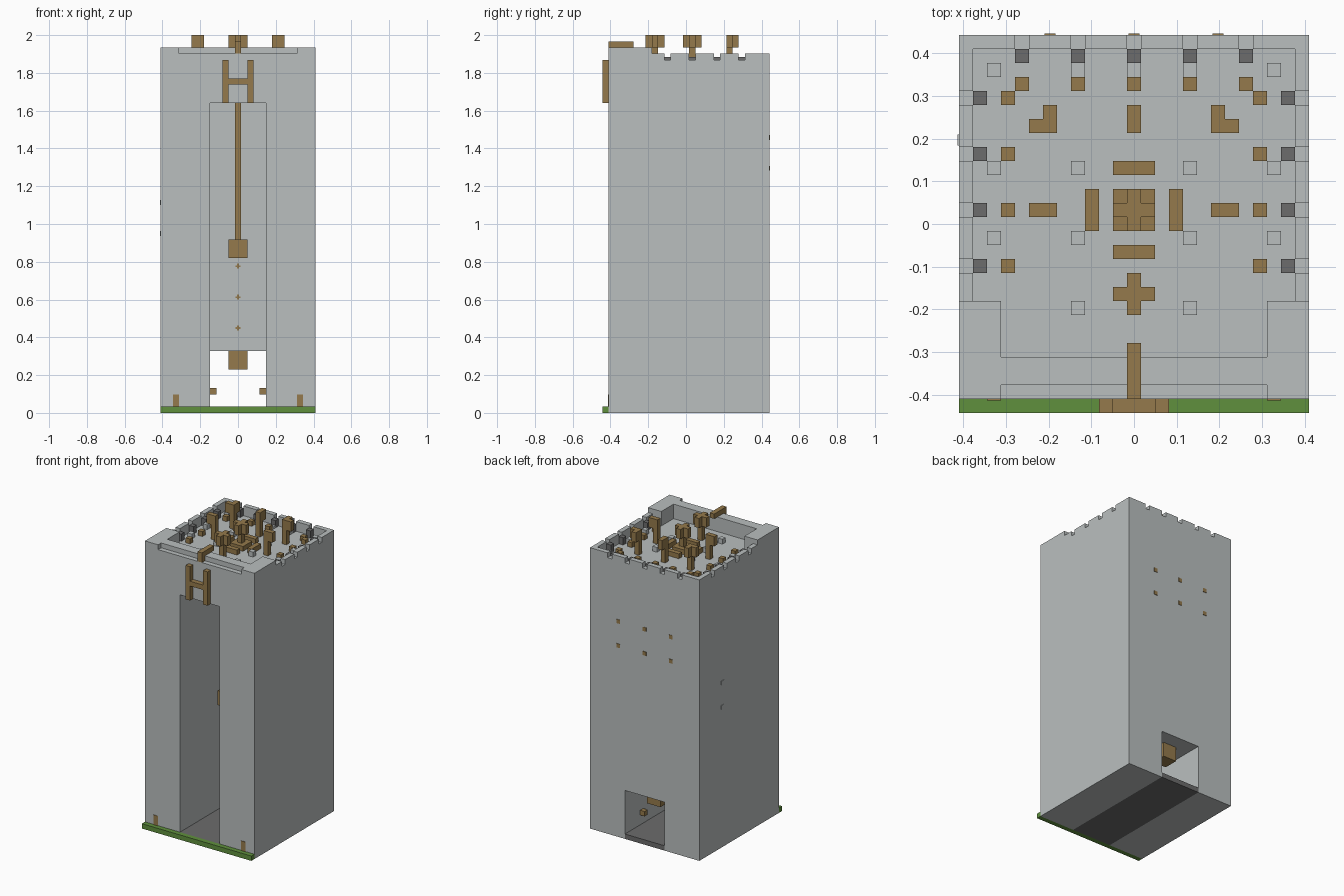
import bpy
import bmesh
from mathutils import Matrix, Vector

if "Cube" in bpy.data.objects:
    bpy.data.objects.remove(bpy.data.objects["Cube"], do_unlink=True)

UNIT = 2 / 61          # one building block
FLOOR, WALL, CORNER = 56, 58, 59   # heights of roof deck, parapet, front corners
HALF, FRONT, BACK = 12.5, -12.5, 13.5
GATE = 4.5             # half width of the gate hall


def material(name, colour):
    mat = bpy.data.materials.new(name)
    mat.use_nodes = True
    mat.diffuse_color = (*colour, 1)
    mat.node_tree.nodes["Principled BSDF"].inputs["Base Color"].default_value = (*colour, 1)
    return mat


stone = material("pale stone", (0.49, 0.52, 0.52))
dark = material("dark stone", (0.15, 0.15, 0.15))
wood = material("wood", (0.30, 0.195, 0.072))
grass = material("grass", (0.117, 0.28, 0.048))


def build(name, mat, boxes):
    """Make one object from boxes given as (x range, y range, z range) in blocks."""
    bm = bmesh.new()
    for spans in boxes:
        size = Vector([b - a for a, b in spans])
        middle = Vector([(a + b) / 2 for a, b in spans])
        bmesh.ops.create_cube(bm, size=1, matrix=Matrix.Translation(middle * UNIT)
                              @ Matrix.Diagonal((*(size * UNIT), 1)))
    mesh = bpy.data.meshes.new(name)
    bm.to_mesh(mesh)
    bm.free()
    mesh.materials.append(mat)
    obj = bpy.data.objects.new(name, mesh)
    bpy.context.collection.objects.link(obj)
    return obj


def around(c, r=0.5):
    return (c - r, c + r)


def both(boxes):
    """Add the mirror image across x to a list of boxes."""
    return boxes + [((-x[1], -x[0]), y, z) for x, y, z in boxes]


def cells(points, z):
    return [(around(x), around(y), z) for x, y in points]


# Tower shell with the tall front hall and low rear passage
hall_end = 5.5
build("tower_sides", stone, both([((GATE, HALF), (FRONT, BACK), (0, FLOOR))]))
build("hall_lintel", stone, [((-GATE, GATE), (FRONT, hall_end), (50, FLOOR))])
build("hall_back_wall", stone, [((-GATE, GATE), (hall_end, BACK), (10, FLOOR))])
build("passage_floor", dark, [((-GATE, GATE), (FRONT, BACK), (0, 1))])
build("grass_strip", grass, [((-HALF, HALF), (FRONT - 1, FRONT), (0, 1))])

# Parapet with narrow gun slots
side_slots = [-3, 1, 5, 9]
back_slots = [-8, -4, 0, 4, 8]


def merlons(start, end, slots):
    edges = [start] + [e for s in slots for e in around(s)] + [end]
    return list(zip(edges[::2], edges[1::2]))


low, high = (FLOOR, WALL - 1), (WALL - 1, WALL)
side_x, back_y = (HALF - 1, HALF), (BACK - 1, BACK)
side = [(side_x, (-5.5, BACK), low)]
side += [(side_x, run, high) for run in merlons(-5.5, BACK, side_slots)]
build("side_parapets", stone, both(side))
rear = [((1 - HALF, HALF - 1), back_y, low)]
rear += [(run, back_y, high) for run in merlons(1 - HALF, HALF - 1, back_slots)]
build("back_parapet", stone, rear)
build("front_corners", stone, both([((9.5, HALF), (FRONT, -5.5), (FLOOR, CORNER))]))
build("front_parapet", stone, [
    ((-9.5, 9.5), (FRONT, FRONT + 1), (FLOOR, WALL)),
    ((-9.5, 9.5), (FRONT + 1, FRONT + 3), (FLOOR, CORNER))])

# Guns behind the slots, with their stools
side_guns = [(s * 11, y) for s in (-1, 1) for y in side_slots]
back_guns = [(x, 12) for x in back_slots]
build("guns", dark, cells(side_guns + back_guns, (FLOOR, FLOOR + 1.5)))
side_stools = [(s * 9, y) for s in (-1, 1) for y in side_slots]
back_stools = [(x, 10) for x in back_slots]
build("stools", wood, cells(side_stools + back_stools, (FLOOR, FLOOR + 1)))
build("gun_rests", stone, cells([(x, 11) for x in (-4, 0, 4)], (FLOOR, FLOOR + 0.5)))

# Loose stone blocks on the deck
stones = [(10, 11), (10, 4), (4, 4), (10, -1), (4, -1), (4, -6)]
build("deck_stones", stone, both(cells(stones, (FLOOR, FLOOR + 1))))

# Tall timber posts with heads built from arms
def post(name, x, y, arms):
    head = [(0, 0)] + arms
    build(name, wood, cells([(x, y)], (FLOOR, CORNER))
          + cells([(x + a, y + b) for a, b in head], (CORNER, CORNER + 2)))


cross = [(1, 0), (-1, 0), (0, 1), (0, -1)]
post("centre_post", 0, 1, cross)
post("front_post", 0, -5, cross)
post("back_post", 0, 7, [(0, 1)])
for s, label in ((1, "left"), (-1, "right")):
    post(label + "_post", s * 6, 1, [(s, 0)])
    post(label + "_corner_post", s * 6, 7, [(s, 0), (0, 1)])

# Centre platform and four benches
build("centre_platform", wood, [(around(0, 1.5), around(1, 1.5), (FLOOR, FLOOR + 1))])
seat = (FLOOR, FLOOR + 1)
build("benches", wood, both([(around(3), around(1, 1.5), seat)])
      + [(around(0, 1.5), around(y), seat) for y in (-2, 4)])

# Hoist beam and the timber bracket over the gate
build("hoist_beam", wood, [
    (around(0), (FRONT, -8.5), (CORNER, CORNER + 1)),
    (around(0), (FRONT, FRONT + 1), (WALL, CORNER))])
face = (FRONT - 1, FRONT)
build("gate_bracket", wood, both([((1.5, 2.5), face, (50, 57))])
      + [((-1.5, 1.5), face, (53, 54))])

# Hanging rope and weights inside the hall and passage
build("hall_rope", wood, [(around(0), around(-3), (28, 50))])
build("hall_weight", wood, [(around(0, 1.5), around(-3, 1.5), (25, 28))])
build("passage_weight", wood, [(around(0, 1.5), around(9, 1.5), (7, 10))])
build("passage_brackets", wood, both([((3.5, GATE), around(8), (3, 4))]))

# Small doors and window plates
thin = 0.1
build("front_doors", wood, both([(around(10), (FRONT - thin, FRONT), (1, 3))]))
build("hall_pegs", wood, [(around(0, r), (hall_end - thin, hall_end), around(z, q))
                          for z in (13.7, 18.7, 23.7) for r, q in ((0.4, 0.13), (0.13, 0.4))])
build("back_windows", wood, [(around(x, 0.4), (BACK, BACK + thin), around(z, 0.4))
                             for x in (-6, 0, 6) for z in (39.5, 44.5)])
build("side_windows", stone, [((-HALF - thin, -HALF), around(6, 0.4), around(z, 0.4))
                              for z in (29, 34)])
